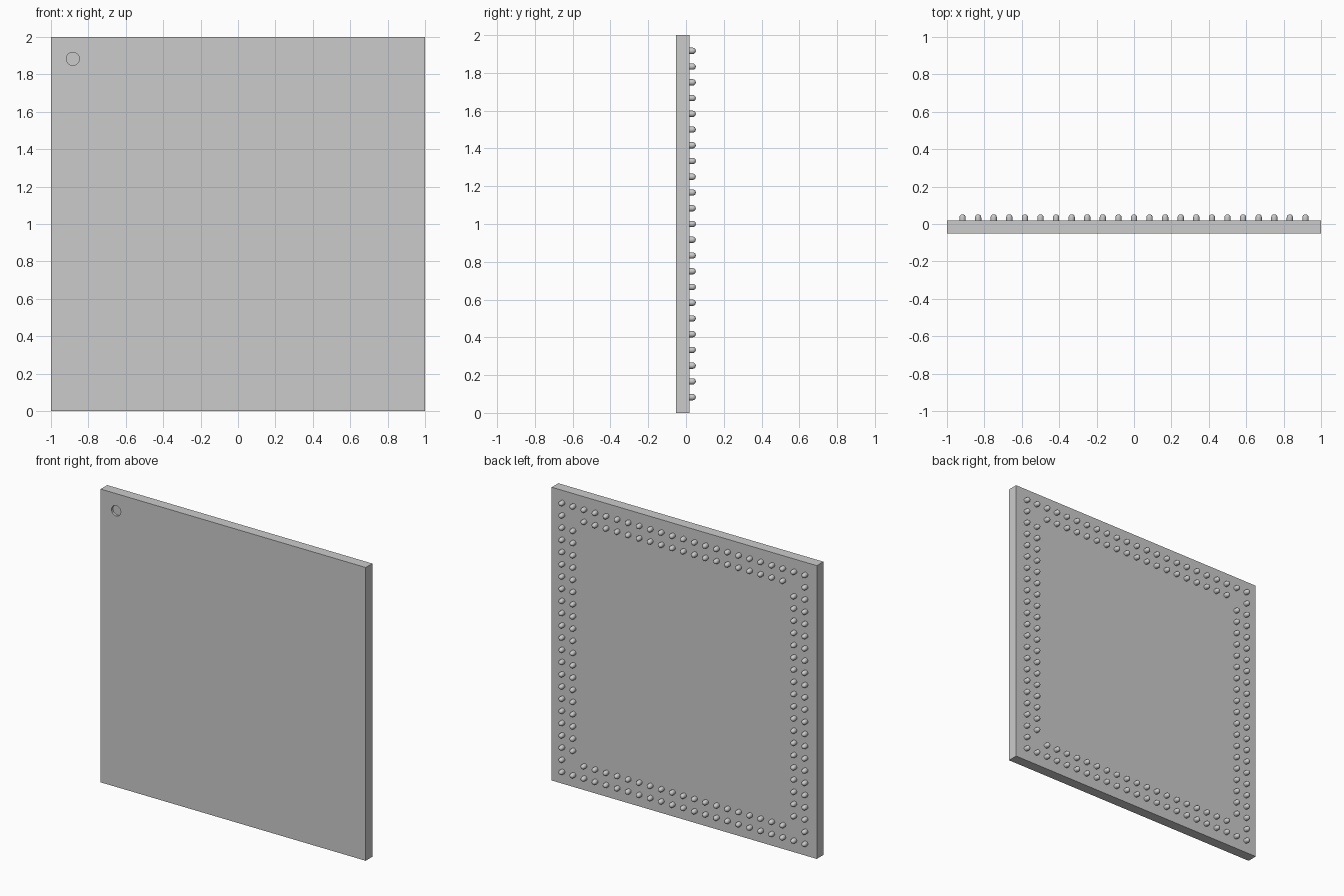
import bpy, bmesh, math
from mathutils import Matrix, Vector

cube = bpy.data.objects.get("Cube")
if cube:
    bpy.data.objects.remove(cube, do_unlink=True)

FRONT, BACK, TIP = -0.052, 0.019, 0.052
PITCH, COUNT = 1 / 12, 23
RADIUS = 0.0167

grey = bpy.data.materials.new("plain grey")
grey.use_nodes = True
colour = (0.6, 0.6, 0.6, 1)
grey.diffuse_color = colour
grey.node_tree.nodes["Principled BSDF"].inputs["Base Color"].default_value = colour


def make_object(name, bm):
    mesh = bpy.data.meshes.new(name)
    bm.to_mesh(mesh)
    bm.free()
    mesh.materials.append(grey)
    obj = bpy.data.objects.new(name, mesh)
    bpy.context.collection.objects.link(obj)
    return obj


# Flat square package body
bm = bmesh.new()
bmesh.ops.create_cube(bm, size=1, matrix=Matrix.Translation((0, (FRONT + BACK) / 2, 1))
                      @ Matrix.Diagonal((2, BACK - FRONT, 2, 1)))
body = make_object("package_body", bm)

# Round corner dimple cut into the front
bm = bmesh.new()
bmesh.ops.create_cone(bm, cap_ends=True, segments=40, radius1=0.035, radius2=0.035, depth=0.03,
                      matrix=Matrix.Translation((-0.883, FRONT, 1.883)) @ Matrix.Rotation(math.pi / 2, 4, "X"))
cutter = make_object("dimple_cutter", bm)
cut = body.modifiers.new("corner dimple", "BOOLEAN")
cut.object = cutter
cut.operation = "DIFFERENCE"
cut.solver = "EXACT"
bpy.context.view_layer.update()
cut_mesh = bpy.data.meshes.new_from_object(body.evaluated_get(bpy.context.evaluated_depsgraph_get()))
body.modifiers.clear()
body.data = cut_mesh
bpy.data.objects.remove(cutter, do_unlink=True)


def add_ball(bm, x, z):
    """Domed contact spun from a short wall and a quarter circle."""
    wall_end = TIP - RADIUS
    profile = [Vector((x + RADIUS, BACK - 0.002, z))]
    for i in range(6):
        a = i / 5 * math.pi / 2
        profile.append(Vector((x + RADIUS * math.cos(a), wall_end + RADIUS * math.sin(a), z)))
    verts = [bm.verts.new(p) for p in profile]
    edges = [bm.edges.new(pair) for pair in zip(verts, verts[1:])]
    bmesh.ops.spin(bm, geom=verts + edges, cent=(x, 0, z), axis=(0, 1, 0),
                   angle=math.tau, steps=16, use_duplicate=False)


# Two rings of contacts on the back, with the inner ring's corners left out
bm = bmesh.new()
last = COUNT - 1
for i in range(COUNT):
    for j in range(COUNT):
        edge_i, edge_j = min(i, last - i), min(j, last - j)
        if min(edge_i, edge_j) < 2 and (edge_i, edge_j) != (1, 1):
            add_ball(bm, (i - last / 2) * PITCH, 1 + (j - last / 2) * PITCH)
bmesh.ops.remove_doubles(bm, verts=bm.verts, dist=0.0002)
bmesh.ops.recalc_face_normals(bm, faces=bm.faces)
balls = make_object("contact_balls", bm)

# Smooth rounded surfaces, keeping hard edges
for obj in bpy.context.selected_objects:
    obj.select_set(False)
for obj in (body, balls):
    obj.select_set(True)
bpy.context.view_layer.objects.active = body
bpy.ops.object.shade_smooth_by_angle(angle=math.radians(35))
